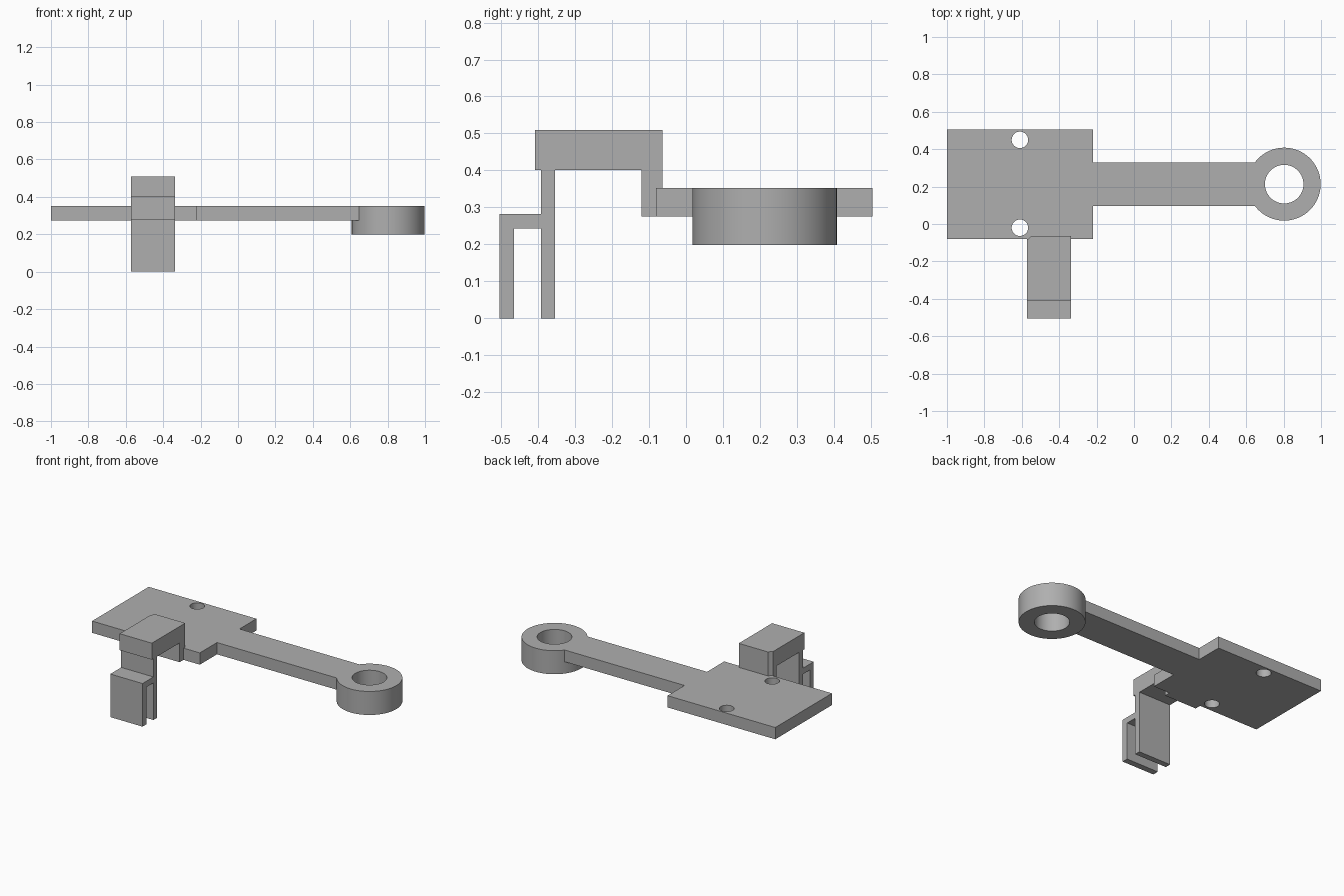
import bpy, bmesh
from mathutils import Vector

if "Cube" in bpy.data.objects:
    bpy.data.objects.remove(bpy.data.objects["Cube"])

grey = bpy.data.materials.new("light grey")
grey.use_nodes = True
grey.diffuse_color = (0.43, 0.43, 0.43, 1)
grey.node_tree.nodes["Principled BSDF"].inputs["Base Color"].default_value = grey.diffuse_color


def extrude(name, outline, offset):
    """Extrude a closed outline of 3D points into a solid object."""
    bm = bmesh.new()
    face = bm.faces.new([bm.verts.new(p) for p in outline])
    new = bmesh.ops.extrude_face_region(bm, geom=[face])["geom"]
    bmesh.ops.translate(bm, vec=Vector(offset),
                        verts=[v for v in new if isinstance(v, bmesh.types.BMVert)])
    bmesh.ops.recalc_face_normals(bm, faces=bm.faces)
    mesh = bpy.data.meshes.new(name)
    bm.to_mesh(mesh)
    bm.free()
    mesh.materials.append(grey)
    obj = bpy.data.objects.new(name, mesh)
    bpy.context.collection.objects.link(obj)
    return obj


def cylinder(name, x, y, radius, bottom, top, sides=96):
    bpy.ops.mesh.primitive_cylinder_add(vertices=sides, radius=radius, depth=top - bottom,
                                        location=(x, y, (bottom + top) / 2))
    obj = bpy.context.object
    obj.name = name
    obj.data.materials.append(grey)
    return obj


def combine(target, tool, operation):
    """Apply a boolean and remove the tool object."""
    tool.hide_render = True
    mod = target.modifiers.new(operation.lower(), "BOOLEAN")
    mod.operation = operation
    mod.solver = "EXACT"
    mod.object = tool
    bpy.context.view_layer.objects.active = target
    bpy.ops.object.modifier_apply(modifier=mod.name)
    bpy.data.objects.remove(tool)


def smooth(obj):
    bpy.ops.object.select_all(action="DESELECT")
    obj.select_set(True)
    bpy.context.view_layer.objects.active = obj
    bpy.ops.object.shade_smooth_by_angle()


BOTTOM, TOP = 0.275, 0.352
FRONT, BACK = -0.081, 0.505
RING_X, RING_Y = 0.803, 0.213
HOLE_X = -0.61

# Plate with its narrow arm
outline = [(-1, FRONT), (-0.22, FRONT), (-0.22, 0.097), (0.67, 0.097),
           (0.67, 0.33), (-0.22, 0.33), (-0.22, BACK), (-1, BACK)]
plate = extrude("plate_and_ring_arm", [(x, y, BOTTOM) for x, y in outline], (0, 0, TOP - BOTTOM))

# Deep ring at the end of the arm
combine(plate, cylinder("ring", RING_X, RING_Y, 0.195, 0.198, TOP), "UNION")
combine(plate, cylinder("ring_hole", RING_X, RING_Y, 0.103, 0, 1), "DIFFERENCE")

# Screw holes
for y in (-0.02, 0.45):
    combine(plate, cylinder("screw_hole", HOLE_X, y, 0.044, 0, 1, 48), "DIFFERENCE")
smooth(plate)

# Stepped clip with two hanging legs
profile = [(FRONT, BOTTOM), (FRONT, TOP), (-0.063, TOP), (-0.063, 0.509), (-0.408, 0.509),
           (-0.408, 0.401), (-0.392, 0.401), (-0.392, 0.282), (-0.505, 0.282), (-0.505, 0),
           (-0.465, 0), (-0.465, 0.243), (-0.392, 0.243), (-0.392, 0), (-0.354, 0),
           (-0.354, 0.401), (-0.121, 0.401), (-0.121, BOTTOM)]
clip = extrude("clip", [(-0.571, y, z) for y, z in profile], (0.233, 0, 0))

# Screw head clearance at the clip corner
combine(clip, cylinder("head_clearance", HOLE_X, -0.02, 0.075, TOP, 1, 48), "DIFFERENCE")
smooth(clip)
